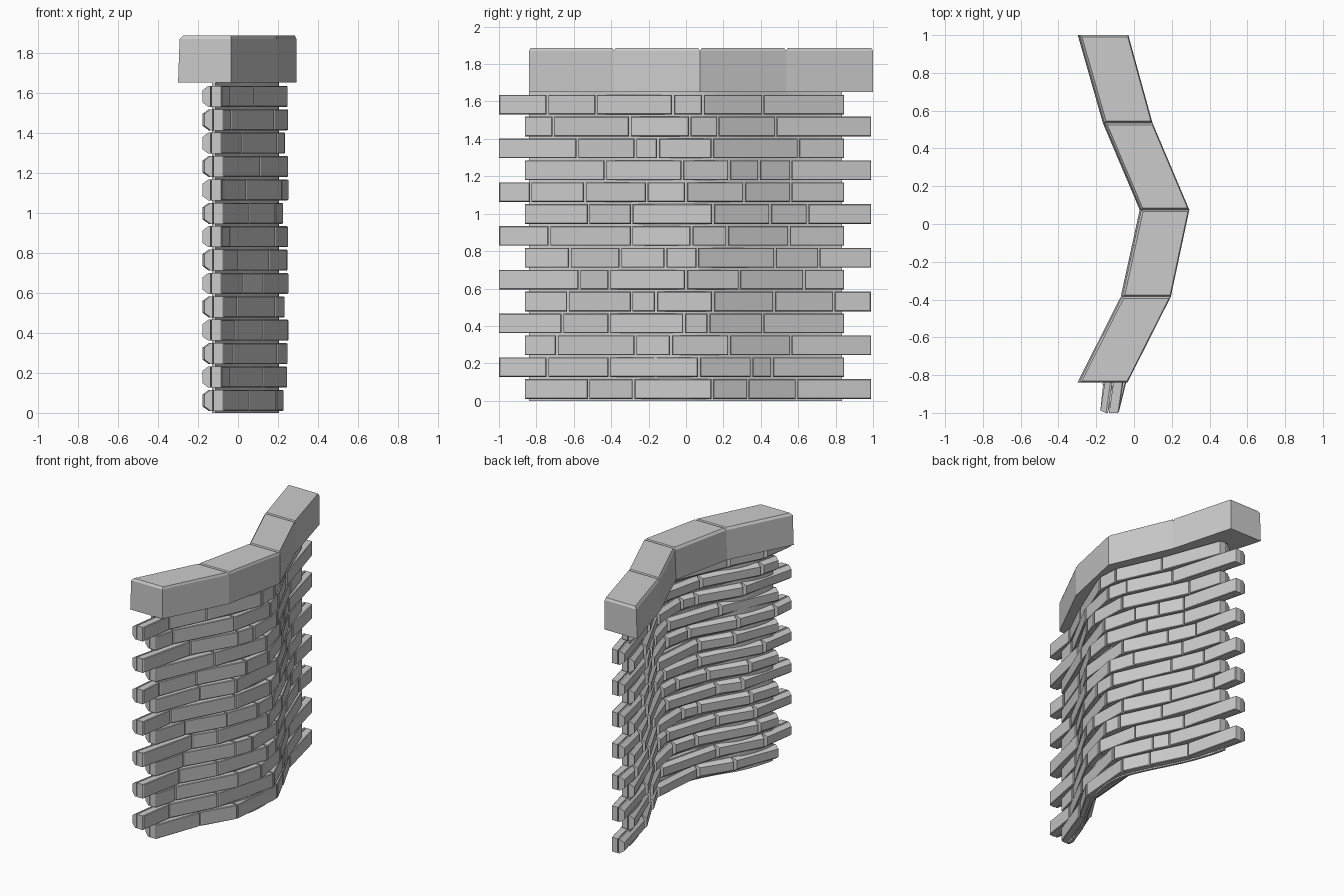
import bpy, bmesh

if "Cube" in bpy.data.objects:
    bpy.data.objects.remove(bpy.data.objects["Cube"])

# Plan curve of the wall's +x face: (y, x)
CURVE = [(-1.0, -0.08), (-0.85, -0.068), (-0.74, -0.042), (-0.58, 0.02), (-0.41, 0.125),
         (-0.25, 0.205), (-0.08, 0.247), (0.08, 0.243), (0.25, 0.18), (0.41, 0.10),
         (0.58, 0.02), (0.8, -0.05), (1.0, -0.08)]

# Inner joint positions per course, bottom to top
JOINTS = [
    [-.52, -.28, .14, .33, .59], [-.74, -.41, .07, .35, .46], [-.69, -.27, -.08, .23, .56],
    [-.66, -.41, -.01, .12, .41], [-.63, -.29, -.16, .145, .47, .79], [-.57, -.41, 0, .285, .63],
    [-.62, -.35, -.11, .06, .475, .71], [-.73, -.29, .03, .22, .55], [-.52, -.29, .145, .45, .65],
    [-.83, -.54, -.21, 0, .31, .56], [-.43, -.02, .23, .39, .56], [-.58, -.27, -.15, .14, .60],
    [-.71, -.30, .02, .17, .48], [-.74, -.48, -.07, .09, .41],
]


def wall_x(y):
    """Smooth interpolation of the plan curve."""
    n = len(CURVE)
    i = max(k for k in range(n - 1) if CURVE[k][0] <= max(y, -1.0))
    slope = lambda k: ((CURVE[min(k + 1, n - 1)][1] - CURVE[max(k - 1, 0)][1]) /
                       (CURVE[min(k + 1, n - 1)][0] - CURVE[max(k - 1, 0)][0]))
    (y0, x0), (y1, x1) = CURVE[i], CURVE[i + 1]
    h = y1 - y0
    t = (y - y0) / h
    return ((2*t**3 - 3*t**2 + 1) * x0 + (t**3 - 2*t**2 + t) * h * slope(i)
            + (3*t**2 - 2*t**3) * x1 + (t**3 - t**2) * h * slope(i + 1))


def loft(bm, rings):
    """Closed solid through rings of four points."""
    rows = [[bm.verts.new(p) for p in r] for r in rings]
    for a, b in zip(rows, rows[1:]):
        for i in range(4):
            j = (i + 1) % 4
            bm.faces.new((a[i], a[j], b[j], b[i]))
    bm.faces.new(rows[0][::-1])
    bm.faces.new(rows[-1])


def finish(bm, name):
    bmesh.ops.recalc_face_normals(bm, faces=bm.faces[:])
    me = bpy.data.meshes.new(name)
    bm.to_mesh(me)
    bm.free()
    ob = bpy.data.objects.new(name, me)
    bpy.context.collection.objects.link(ob)
    return ob


def brick_ring(y0, y1, z0, z1, off, inset_y=0.0, inset_z=0.0):
    """Upright rectangle following the wall plan at depth off."""
    xa, xb = wall_x(y0) + off, wall_x(y1) + off
    a, b = y0 + inset_y, y1 - inset_y
    c, d = z0 + inset_z, z1 - inset_z
    return [(xa, a, c), (xb, b, c), (xb, b, d), (xa, a, d)]


# Brick courses: a plain layer on the +x side, a chamfered layer on the -x side
for k, inner in enumerate(JOINTS):
    z0 = 0.01 + 0.117 * k
    z1 = z0 + 0.105
    start, end = (-0.86, 0.99) if k % 2 == 0 else (-1.0, 0.845)
    ys = [start] + inner + [end]
    bm = bmesh.new()
    for a, b in zip(ys, ys[1:]):
        a, b = (a + 0.005 if a != start else a), (b - 0.005 if b != end else b)
        loft(bm, [brick_ring(a, b, z0, z1, -0.052),
                  brick_ring(a, b, z0, z1, -0.005),
                  brick_ring(a, b, z0, z1, 0.0, 0.005, 0.004)])
        loft(bm, [brick_ring(a, b, z0, z1, -0.058),
                  brick_ring(a, b, z0, z1, -0.068),
                  brick_ring(a, b, z0, z1, -0.098, 0.012, 0.022)])
    finish(bm, f"brick_course_{k + 1}")

# Thin curved mortar core between the two layers
bm = bmesh.new()
N = 32
rings = []
for i in range(N + 1):
    y = -0.84 + 1.675 * i / N
    x = wall_x(y)
    rings.append([(x - 0.064, y, 0), (x - 0.046, y, 0), (x - 0.046, y, 1.655), (x - 0.064, y, 1.655)])
loft(bm, rings)
finish(bm, "mortar_core")

# Cap stones, skewed blocks with a chamfered top: (y, left x, right x)
CAP = [(-0.84, -0.30, -0.035), (-0.385, -0.07, 0.195), (0.075, 0.03, 0.293),
       (0.535, -0.165, 0.098), (1.0, -0.298, -0.03)]
for n, (a, b) in enumerate(zip(CAP, CAP[1:])):
    def level(z, left, right, dy):
        r = []
        for y, s in ((a[0] + dy, 0), (b[0] - dy, 1)):
            t = (y - a[0]) / (b[0] - a[0])
            lx = a[1] + (b[1] - a[1]) * t + left
            rx = a[2] + (b[2] - a[2]) * t - right
            r += [(lx, y, z), (rx, y, z)] if s == 0 else [(rx, y, z), (lx, y, z)]
        return r
    bm = bmesh.new()
    loft(bm, [level(1.652, 0, 0, 0), level(1.87, 0.008, 0, 0), level(1.887, 0.02, 0.006, 0.01)])
    finish(bm, f"cap_stone_{n + 1}")
